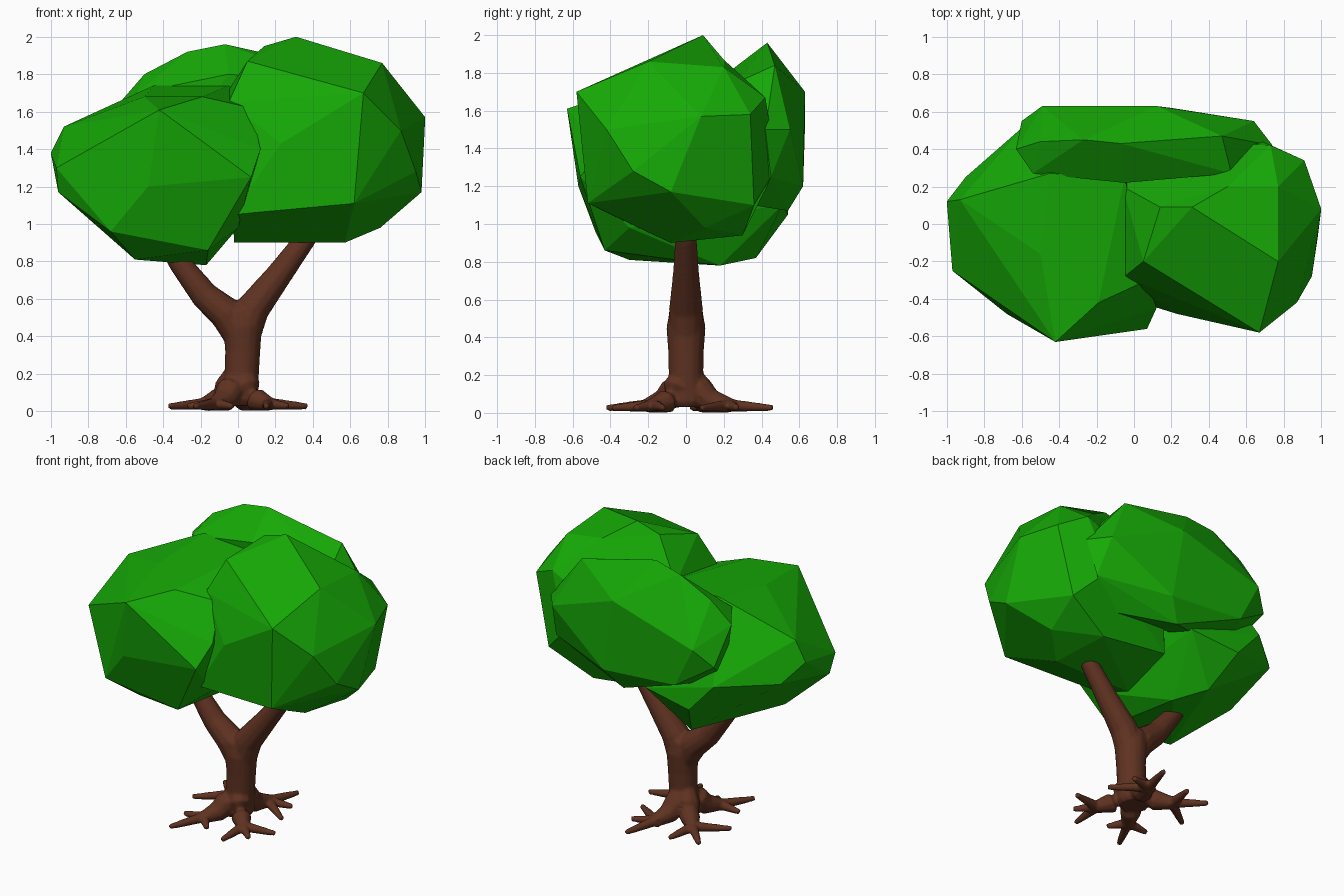
import bpy, bmesh, math
from mathutils import Vector, Matrix

if "Cube" in bpy.data.objects:
    bpy.data.objects.remove(bpy.data.objects["Cube"])


def material(name, rgb):
    m = bpy.data.materials.new(name)
    m.diffuse_color = (*rgb, 1)
    m.use_nodes = True
    m.node_tree.nodes["Principled BSDF"].inputs["Base Color"].default_value = m.diffuse_color
    return m


GREEN = material("leaf_green", (0.008, 0.40, 0.002))
BROWN = material("bark_brown", (0.115, 0.032, 0.015))


def finish(name, bm, mat, smooth=False):
    bmesh.ops.recalc_face_normals(bm, faces=bm.faces)
    for f in bm.faces:
        f.smooth = smooth
    me = bpy.data.meshes.new(name)
    bm.to_mesh(me)
    bm.free()
    me.materials.append(mat)
    ob = bpy.data.objects.new(name, me)
    bpy.context.collection.objects.link(ob)
    return ob


# Faceted leaf clump: hull of its corners, some corners then moved, flat pairs merged
def clump(name, corners, moves=()):
    bm = bmesh.new()
    for c in corners:
        bm.verts.new(c)
    bmesh.ops.convex_hull(bm, input=bm.verts)
    loose = [v for v in bm.verts if not v.link_faces]
    bmesh.ops.delete(bm, geom=loose, context='VERTS')
    for at, shift in moves:
        v = min(bm.verts, key=lambda v: (v.co - Vector(at)).length)
        v.co += Vector(shift)
    bmesh.ops.dissolve_limit(bm, angle_limit=math.radians(8),
                             verts=bm.verts, edges=bm.edges)
    return finish(name, bm, GREEN)


# Tapered closed tube through (point, radius) stations
def tube(bm, stations, sides=10):
    pts = [Vector(p) for p, r in stations]
    rings = []
    for i, (p, r) in enumerate(stations):
        d = (pts[min(i + 1, len(pts) - 1)] - pts[max(i - 1, 0)]).normalized()
        side = Vector((0, 1, 0)) if abs(d.y) < 0.5 and abs(d.z) > 0.3 else Vector((0, 0, 1))
        u = d.cross(side).normalized()
        w = u.cross(d)
        ring = []
        for k in range(sides):
            a = math.tau * k / sides
            v = pts[i] + r * (math.cos(a) * u + math.sin(a) * w)
            v.z = max(v.z, 0.002)
            ring.append(bm.verts.new(v))
        rings.append(ring)
    for a, b in zip(rings, rings[1:]):
        for k in range(sides):
            n = (k + 1) % sides
            bm.faces.new((a[k], a[n], b[n], b[k]))
    bm.faces.new(rings[0])
    bm.faces.new(rings[-1])


# Foliage
clump("right_leaf_clump", [
    (.31, .09, 1.91), (.14, .09, 1.9), (.05, -.2, 1.87), (.53, -.2, 1.87),
    (.77, -.2, 1.86), (.77, .2, 1.83), (.5, .2, 1.87), (-.05, -.28, 1.65),
    (-.06, .2, 1.7), (.67, -.58, 1.7), (.23, -.48, 1.43), (.87, -.42, 1.5),
    (1, .08, 1.57), (.95, -.28, 1.28), (.98, -.08, 1.17), (.91, .34, 1.58),
    (.8, .36, 1.1), (.73, .42, 1.67), (.62, -.52, 1.11), (-.03, -.4, 1.05),
    (.57, -.08, .9), (-.02, -.08, .9), (.76, .1, .98), (.5, .3, .94),
    (.0, .3, 1.0), (.15, .45, 1.4), (.6, .48, 1.3)],
    [((.31, .09, 1.91), (0, 0, .09)), ((.14, .09, 1.9), (0, 0, .05))])

clump("left_leaf_clump", [
    (-1, .12, 1.38), (-.93, .13, 1.52), (-.67, -.2, 1.58), (-.5, -.16, 1.68),
    (-.45, .27, 1.74), (-.05, .25, 1.74), (-.19, -.42, 1.68), (.07, -.3, 1.62),
    (.12, -.45, 1.4), (.07, -.56, 1.25), (-.42, -.63, 1.61), (-.48, -.57, 1.2),
    (-.68, -.48, .96), (-.97, -.25, 1.3), (-.96, -.2, 1.17), (-.55, -.3, .81),
    (-.16, -.43, .86), (0, -.3, .98), (-.17, .18, .78), (-.3, .37, .82),
    (-.4, .54, 1.05), (-.9, .25, 1.25), (-.58, .53, 1.25), (-.05, .51, 1.1)])

clump("back_leaf_clump", [
    (-.5, .44, 1.8), (-.27, .45, 1.92), (-.07, .43, 1.96), (.2, .47, 1.87),
    (.47, .47, 1.84), (-.63, .4, 1.65), (-.54, .27, 1.7), (.52, .27, 1.75),
    (.74, .42, 1.5), (.64, .55, 1.5), (.68, .45, 1.25), (-.49, .63, 1.52),
    (.12, .63, 1.7), (.2, .62, 1.2), (-.35, .62, 1.24), (-.6, .55, 1.4),
    (-.05, .22, 1.8), (-.5, .3, 1.2), (.5, .35, 1.1), (.1, .54, 1.07)])

# Trunk
wood = bmesh.new()
tube(wood, [((0, 0, .03), .09), ((0, 0, .07), .11), ((.01, 0, .12), .1),
            ((.02, 0, .2), .092), ((.025, 0, .32), .094), ((.025, 0, .45), .104),
            ((.01, 0, .54), .088), ((0, 0, .58), .04)], 16)

# Two branches
for path in (
        [((.01, 0, .4), .085), ((-.06, 0, .52), .092), ((-.18, 0, .62), .075),
         ((-.31, 0, .79), .06), ((-.41, 0, .95), .05)],
        [((.03, 0, .4), .09), ((.08, 0, .55), .09), ((.22, 0, .73), .07),
         ((.36, 0, .92), .057), ((.44, 0, 1.05), .047)]):
    tube(wood, path, 12)

# Four flaring roots: elbow where they fork, then the tips they reach
roots = [
    ((-.12, -.2), [(-.23, -.42), (-.27, -.2), (-.03, -.3)]),
    ((.16, -.17), [(.15, -.39), (.37, -.12), (.27, -.27)]),
    ((.07, .23), [(.14, .46), (.23, .27), (.28, .08)]),
    ((-.17, .17), [(-.33, .33), (-.37, .03), (-.13, .37)])]
for elbow, tips in roots:
    e = Vector((*elbow, .04))
    d = Vector((*elbow, 0)).normalized()
    tube(wood, [(d * .02 + Vector((0, 0, .21)), .055), (d * .07 + Vector((0, 0, .12)), .08),
                (d * .14 + Vector((0, 0, .06)), .066), (e, .042),
                (e + d * .03, .03)], 10)
    for tip in tips:
        t = Vector((*tip, .026))
        tube(wood, [(e.lerp(t, -.15), .036), (e.lerp(t, .25), .031),
                    (e.lerp(t, .65), .024), (t, .017)], 8)

# Fuse the wood into one smooth skin
trunk = finish("trunk_branches_and_roots", wood, BROWN, True)
remesh = trunk.modifiers.new("fuse", 'REMESH')
remesh.mode = 'VOXEL'
remesh.voxel_size = 0.01
remesh.use_smooth_shade = True
soften = trunk.modifiers.new("soften", 'SMOOTH')
soften.factor = 0.5
soften.iterations = 3
